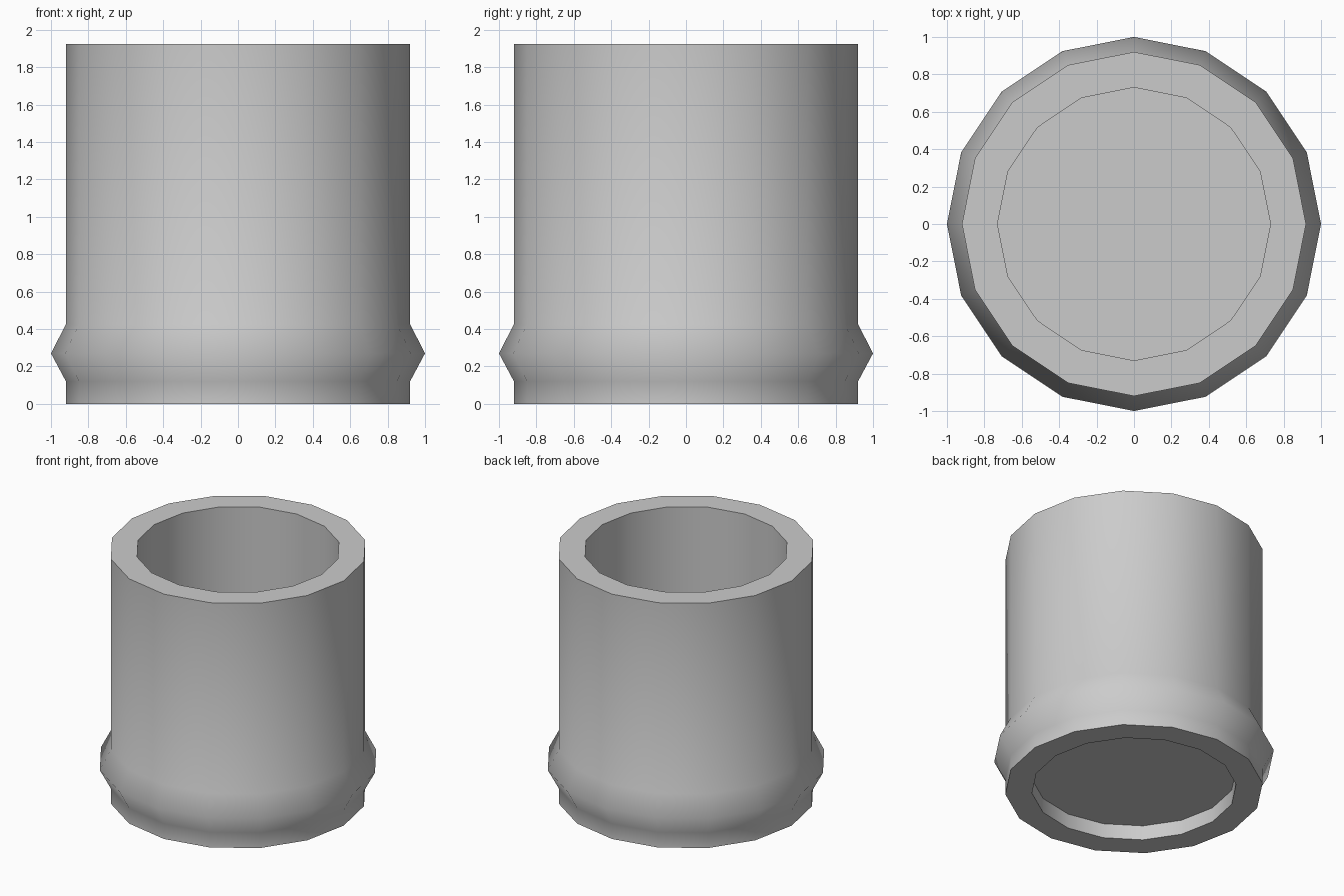
import bpy
import bmesh
from math import cos, sin, tau, radians

SIDES = 16
OUTER, INNER, BULGE = 0.92, 0.73, 1.0
HEIGHT = 1.925

cube = bpy.data.objects.get("Cube")
if cube:
    bpy.data.objects.remove(cube, do_unlink=True)

# Single plain grey
grey = bpy.data.materials.new("plain grey")
grey.use_nodes = True
colour = (0.6, 0.6, 0.6, 1)
grey.diffuse_color = colour
grey.node_tree.nodes["Principled BSDF"].inputs["Base Color"].default_value = colour


def lathe(name, profile, closed):
    """Turn a (radius, height) profile; an open profile gets end caps."""
    bm = bmesh.new()
    rings = [[bm.verts.new((r * cos(tau * i / SIDES), r * sin(tau * i / SIDES), z))
              for i in range(SIDES)] for r, z in profile]
    pairs = list(zip(rings, rings[1:]))
    if closed:
        pairs.append((rings[-1], rings[0]))
    else:
        bm.faces.new(rings[0])
        bm.faces.new(rings[-1])
    for a, b in pairs:
        for i in range(SIDES):
            j = (i + 1) % SIDES
            bm.faces.new((a[i], a[j], b[j], b[i]))
    bmesh.ops.recalc_face_normals(bm, faces=bm.faces)
    mesh = bpy.data.meshes.new(name)
    bm.to_mesh(mesh)
    bm.free()
    mesh.materials.append(grey)
    obj = bpy.data.objects.new(name, mesh)
    bpy.context.collection.objects.link(obj)
    bpy.ops.object.select_all(action="DESELECT")
    obj.select_set(True)
    bpy.context.view_layer.objects.active = obj
    bpy.ops.object.shade_smooth_by_angle(angle=radians(65))
    return obj


# Hollow wall with the ridge near its foot
lathe("cup_wall", [(OUTER, 0), (OUTER, 0.12), (BULGE, 0.27), (OUTER, 0.425),
                   (OUTER, HEIGHT), (INNER, HEIGHT), (INNER, 0)], True)

# Recessed floor
lathe("cup_floor", [(INNER, 0.115), (INNER, 0.15)], False)
